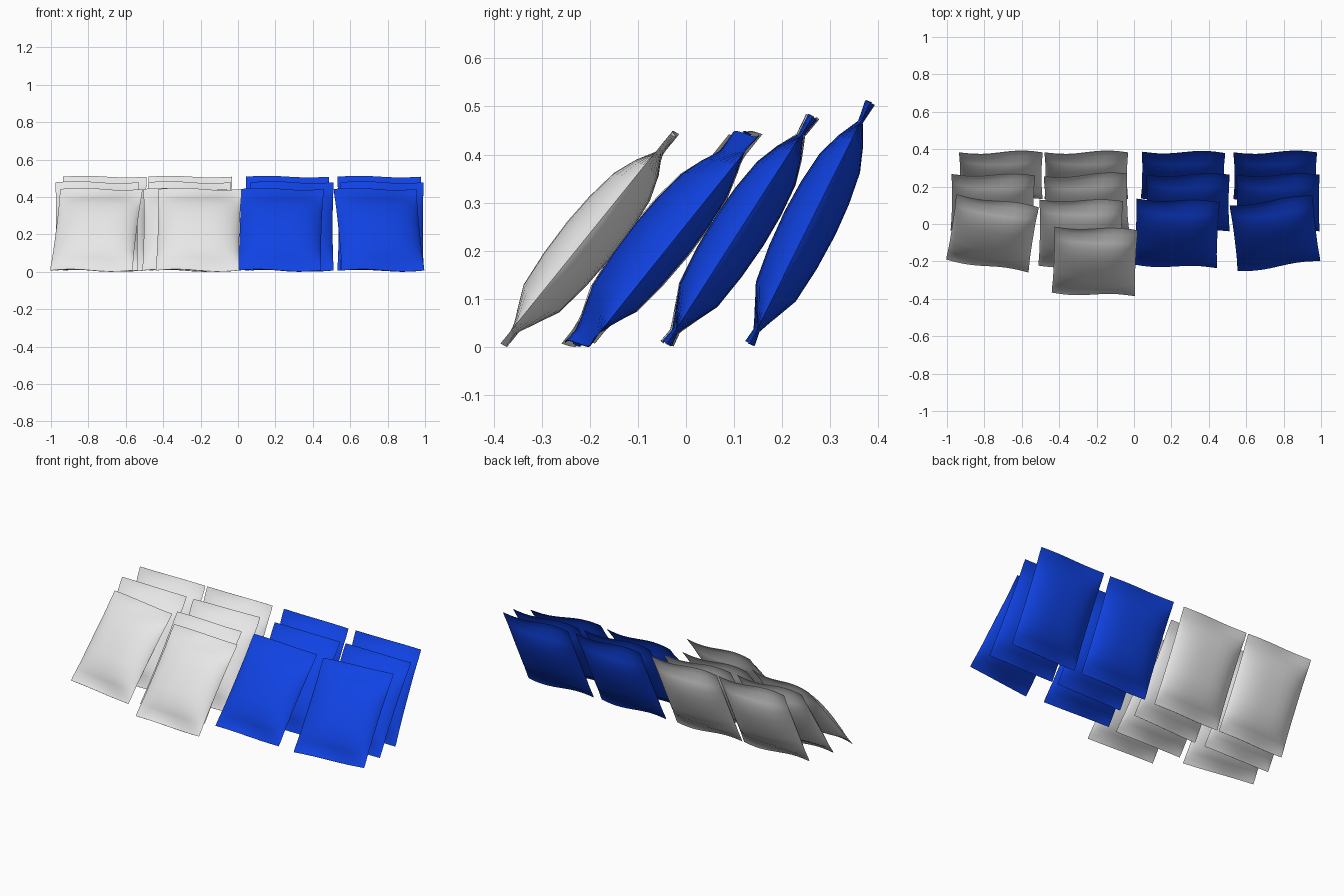
import bpy, bmesh, math

cube = bpy.data.objects.get("Cube")
if cube:
    bpy.data.objects.remove(cube, do_unlink=True)

WIDTH, LENGTH, COLUMNS = 0.445, 0.56, 14

# Half thickness along the packet, from the bottom seal to the top seal
PROFILE = [(0, 0.0015), (0.03, 0.002), (0.07, 0.023), (0.12, 0.046),
           (0.2, 0.055), (0.28, 0.058), (0.35, 0.055), (0.42, 0.046),
           (0.47, 0.028), (0.515, 0.002), (0.56, 0.0015)]


def make_material(name, colour):
    mat = bpy.data.materials.new(name)
    mat.use_nodes = True
    mat.diffuse_color = colour
    mat.node_tree.nodes["Principled BSDF"].inputs["Base Color"].default_value = colour
    return mat


def packet_mesh(name, mat):
    """Pillow packet lying flat: side seams along Y, wavy seals at both ends."""
    bm = bmesh.new()
    rings = []
    for t, thick in PROFILE:
        end = abs(2 * t / LENGTH - 1) ** 6
        half = WIDTH / 2 * (1 - 0.02 * thick / 0.058)
        ring = []
        for i in range(2 * COLUMNS):
            a = math.pi * i / COLUMNS
            u = math.cos(a)
            # Full belly that closes quickly at the side seams
            bulge = thick * max(0, 1 - abs(u) ** 3) ** 0.75
            wave = -0.01 * end * math.sin(math.pi * u)
            side = 1 if i < COLUMNS else -1
            ring.append(bm.verts.new((u * half, t - LENGTH / 2, side * bulge + wave)))
        rings.append(ring)
    for low, high in zip(rings, rings[1:]):
        for i in range(2 * COLUMNS):
            j = (i + 1) % (2 * COLUMNS)
            bm.faces.new((low[i], low[j], high[j], high[i]))
    # Close the thin ends with strips
    for ring in (rings[0], rings[-1]):
        for i in range(COLUMNS):
            corners = [ring[i], ring[i + 1], ring[-i - 1], ring[-i]]
            bm.faces.new(list(dict.fromkeys(corners)))
    bmesh.ops.recalc_face_normals(bm, faces=bm.faces)
    mesh = bpy.data.meshes.new(name)
    bm.to_mesh(mesh)
    bm.free()
    mesh.materials.append(mat)
    return mesh


white = make_material("soft white", (0.8, 0.8, 0.8, 1))
blue = make_material("royal blue", (0.005, 0.055, 0.77, 1))

# Each row: name, y centre, backward tilt, then (x centre, turn) per packet
ROWS = [
    ("back", 0.258, 63.5, [(-0.712, 0), (-0.255, 0), (0.262, -1), (0.755, 0)]),
    ("middle", 0.112, 57.3, [(-0.755, -1), (-0.255, 2), (0.288, 0), (0.77, 0)]),
    ("front", -0.05, 51, [(-0.757, -9), (-0.285, -1), (0.228, -2.5), (0.754, 7)]),
    ("foremost", -0.2, 51, [(-0.21, -2.5)]),
]

for row, y, tilt, packets in ROWS:
    tilt = math.radians(tilt)
    for n, (x, turn) in enumerate(packets, 1):
        shade, mat = ("white", white) if x < 0 else ("blue", blue)
        name = f"{row}_{shade}_packet_{n}"
        obj = bpy.data.objects.new(name, packet_mesh(name, mat))
        bpy.context.collection.objects.link(obj)
        obj.location = (x, y, LENGTH / 2 * math.sin(tilt) + 0.007)
        obj.rotation_euler = (tilt, 0, math.radians(turn))
        bpy.ops.object.select_all(action="DESELECT")
        obj.select_set(True)
        bpy.context.view_layer.objects.active = obj
        bpy.ops.object.shade_smooth_by_angle(angle=math.radians(45))
